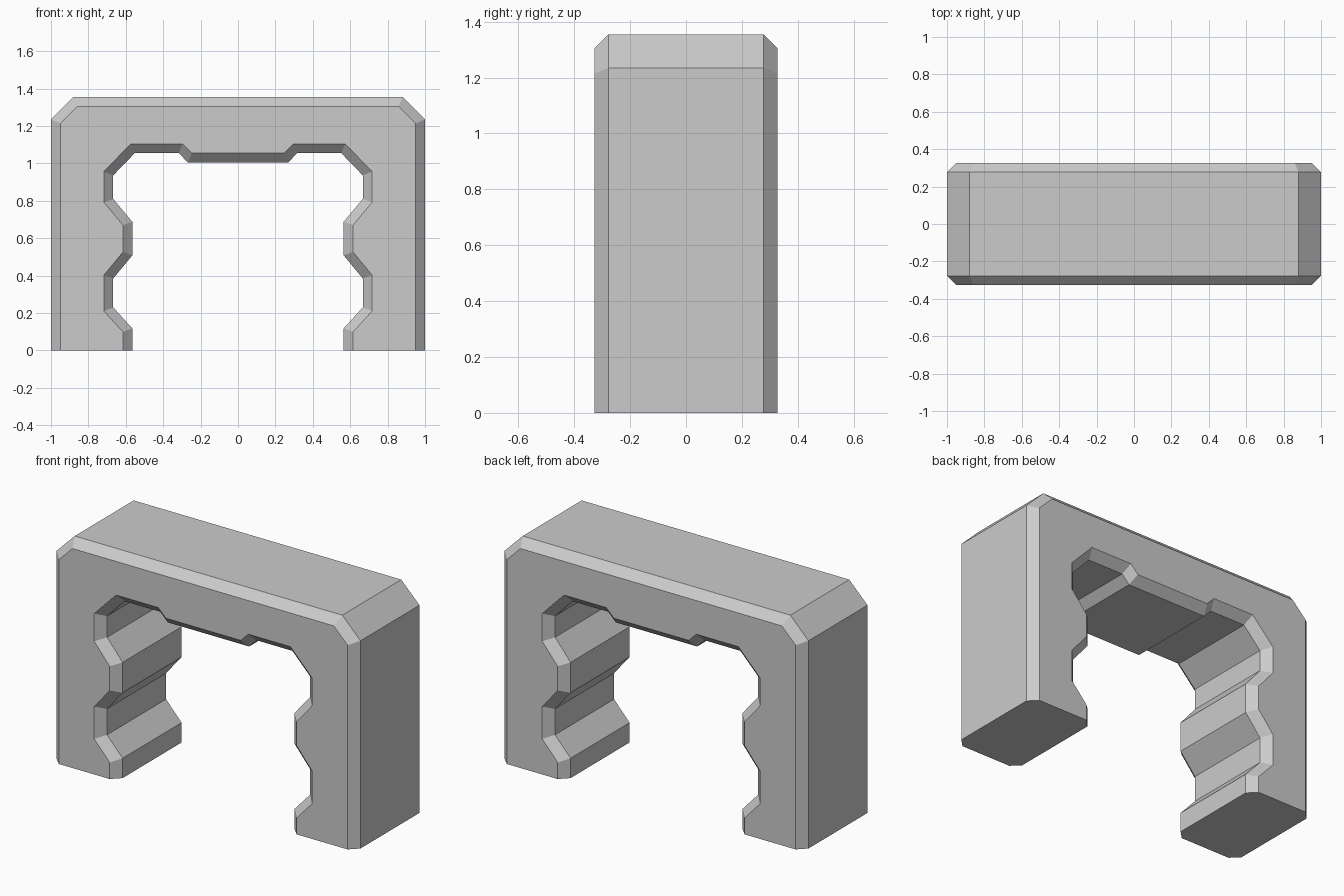
import bpy, bmesh
from mathutils import Vector

if "Cube" in bpy.data.objects:
    bpy.data.objects.remove(bpy.data.objects["Cube"])

HALF_DEPTH = 0.327
BEVEL = 0.05

# Right half of the arch outline: outer side, then inner zigzag side
outer = [(0.88, 1.355), (1.0, 1.235), (1.0, 0.0)]
inner = [(0.565, 0.0), (0.565, 0.118), (0.667, 0.23), (0.667, 0.385),
         (0.565, 0.508), (0.565, 0.688), (0.667, 0.81), (0.667, 0.936),
         (0.552, 1.055), (0.317, 1.055), (0.268, 1.005)]
half = outer + inner
outline = [Vector(p) for p in half + [(-x, z) for x, z in reversed(half)]]


def inset(points, dist):
    """Mitred inset of a clockwise outline; edges on the ground stay put."""
    n = len(points)
    lines = []
    for i, a in enumerate(points):
        b = points[(i + 1) % n]
        d = (b - a).normalized()
        normal = Vector((d.y, -d.x))
        grounded = a.y < 1e-6 and b.y < 1e-6
        lines.append((normal, normal.dot(a) + (0 if grounded else dist)))
    result = []
    for i in range(n):
        (n1, c1), (n2, c2) = lines[i - 1], lines[i]
        det = n1.x * n2.y - n1.y * n2.x
        result.append(Vector(((c1 * n2.y - c2 * n1.y) / det,
                              (n1.x * c2 - n2.x * c1) / det)))
    return result


# Four rings from front to back: bevelled face, full outline, full outline, bevelled face
face = inset(outline, BEVEL)
rings = [(face, -HALF_DEPTH), (outline, -HALF_DEPTH + BEVEL),
         (outline, HALF_DEPTH - BEVEL), (face, HALF_DEPTH)]

bm = bmesh.new()
loops = [[bm.verts.new((p.x, y, p.y)) for p in pts] for pts, y in rings]
bm.faces.new(loops[0])
bm.faces.new(loops[-1])
n = len(outline)
for a, b in zip(loops, loops[1:]):
    for i in range(n):
        j = (i + 1) % n
        bm.faces.new((a[i], a[j], b[j], b[i]))

# Merge the flat strips under each foot into one face
feet = [f for f in bm.faces if all(v.co.z < 1e-6 for v in f.verts)]
edges = {e for f in feet for e in f.edges if all(g in feet for g in e.link_faces)}
bmesh.ops.dissolve_edges(bm, edges=list(edges), use_verts=False)
bmesh.ops.recalc_face_normals(bm, faces=bm.faces[:])

mesh = bpy.data.meshes.new("archway")
bm.to_mesh(mesh)
bm.free()
archway = bpy.data.objects.new("archway", mesh)
bpy.context.collection.objects.link(archway)
